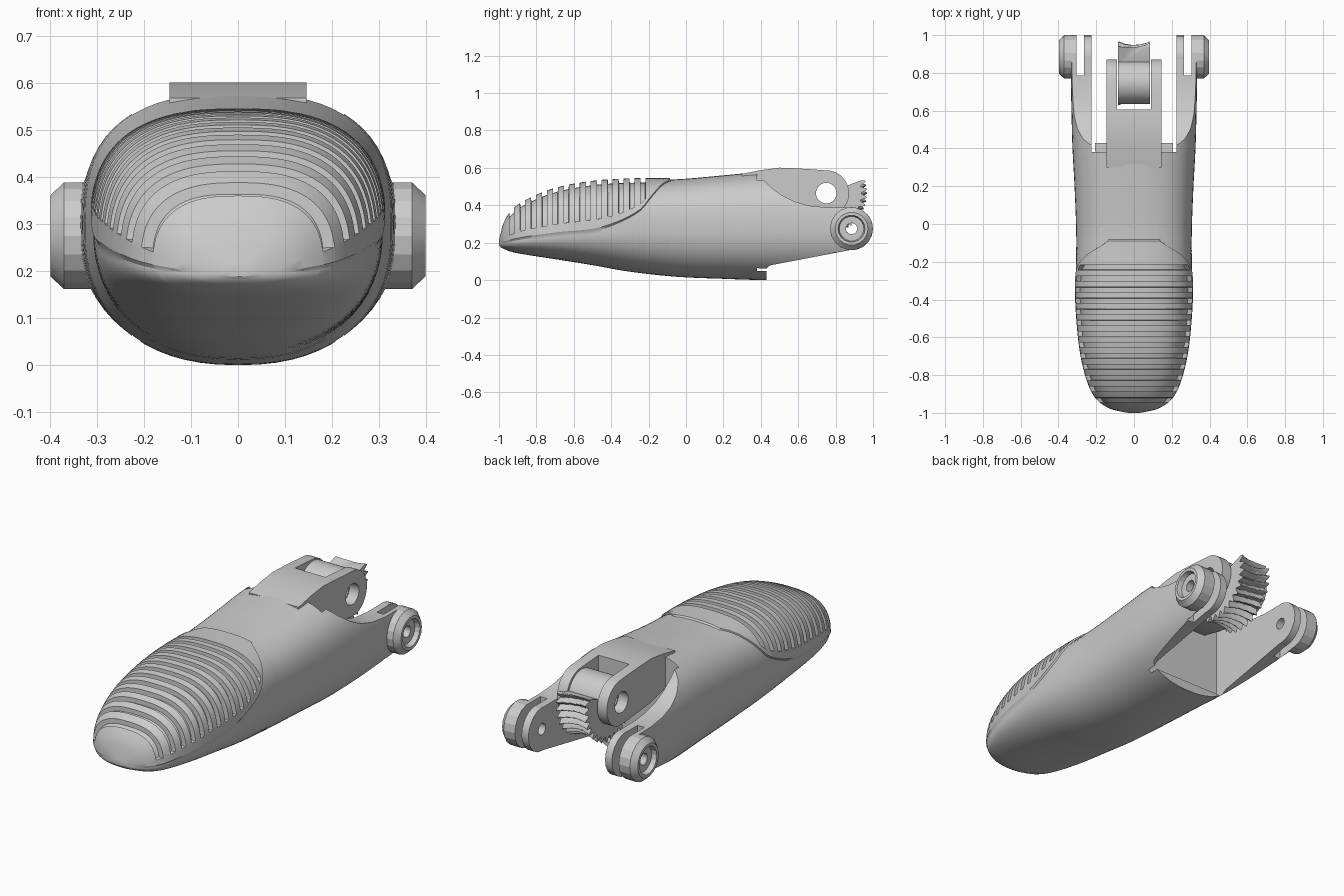
import bpy, bmesh
from math import sin, cos, radians, pi, copysign

if "Cube" in bpy.data.objects:
    bpy.data.objects.remove(bpy.data.objects["Cube"])


def mesh_object(name, verts, faces, angle=30):
    me = bpy.data.meshes.new(name)
    me.from_pydata(verts, [], faces)
    bm = bmesh.new()
    bm.from_mesh(me)
    bmesh.ops.recalc_face_normals(bm, faces=bm.faces)
    bm.to_mesh(me)
    bm.free()
    ob = bpy.data.objects.new(name, me)
    bpy.context.collection.objects.link(ob)
    smooth(ob, angle)
    return ob


def activate(ob):
    bpy.ops.object.select_all(action='DESELECT')
    ob.select_set(True)
    bpy.context.view_layer.objects.active = ob


def smooth(ob, angle):
    activate(ob)
    bpy.ops.object.shade_smooth_by_angle(angle=radians(angle))


def loft(name, rings, closed=False, angle=30):
    n, m = len(rings[0]), len(rings)
    verts = [p for r in rings for p in r]
    faces = [(i * n + j, i * n + (j + 1) % n, (i + 1) % m * n + (j + 1) % n, (i + 1) % m * n + j)
             for i in range(m if closed else m - 1) for j in range(n)]
    if not closed:
        faces += [tuple(range(n)), tuple(range((m - 1) * n, m * n))]
    return mesh_object(name, verts, faces, angle)


def prism(name, pts, x0, x1):
    return loft(name, [[(x, y, z) for y, z in pts] for x in (x0, x1)])


def box_pts(y0, y1, z0, z1):
    return [(y0, z0), (y1, z0), (y1, z1), (y0, z1)]


def circle_pts(cy, cz, r, n=28, a0=0, a1=360):
    k = n if a1 - a0 == 360 else n - 1
    return [(cy + r * cos(radians(a0 + (a1 - a0) * i / k)),
             cz + r * sin(radians(a0 + (a1 - a0) * i / k))) for i in range(n)]


def lathe(name, prof, cy, cz, n, angle=30):
    """Revolve a closed (x, radius) profile about an axis parallel to x."""
    return loft(name, [[(x, cy + r * cos(2 * pi * i / n), cz + r * sin(2 * pi * i / n))
                        for x, r in prof] for i in range(n)], True, angle)


def cut(ob, pts, x0, x1):
    c = prism("cutter", pts, x0, x1)
    c.hide_render = True
    activate(ob)
    m = ob.modifiers.new("cut", 'BOOLEAN')
    m.operation, m.solver, m.object = 'DIFFERENCE', 'EXACT', c
    bpy.ops.object.modifier_apply(modifier=m.name)
    bpy.data.objects.remove(c)


def curve_at(table, y, k):
    """Smooth interpolation of column k of a table keyed on column 0."""
    n = len(table)
    i = max(j for j in range(n - 1) if table[j][0] <= y or j == 0)
    a, b = table[i], table[i + 1]

    def slope(j):
        p, q = table[max(j - 1, 0)], table[min(j + 1, n - 1)]
        return (q[k] - p[k]) / (q[0] - p[0])
    h = b[0] - a[0]
    t = min(max((y - a[0]) / h, 0), 1)
    return ((2 * t**3 - 3 * t * t + 1) * a[k] + (t**3 - 2 * t * t + t) * h * slope(i)
            + (3 * t * t - 2 * t**3) * b[k] + (t**3 - t * t) * h * slope(i + 1))


# Fingertip body: y, top, bottom, half width, height of widest point
BODY = [(-1, .21, .188, .03, .195), (-.99, .255, .175, .085, .197), (-.97, .31, .165, .135, .2),
        (-.93, .37, .15, .19, .208), (-.85, .425, .135, .235, .222), (-.7, .485, .112, .275, .24),
        (-.5, .523, .08, .298, .262), (-.3, .536, .045, .307, .28), (-.05, .539, .018, .306, .285),
        (.2, .56, .007, .315, .29), (.43, .58, 0, .327, .29), (.9, .585, 0, .337, .29)]
# Lower edge of the grip pad as an angle around the section
SEAM = [(-1, 0), (-.7, 0), (-.42, 1), (-.25, 13), (-.18, 34), (-.12, 60), (-.09, 70), (.1, 70), (1, 70)]


def body_ring(y, pad, groove):
    top, bot, w, zc = (curve_at(BODY, y, k) for k in (1, 2, 3, 4))
    s = curve_at(SEAM, y, 1)
    half = [(-90 + (s + 90) * i / 28, 0) for i in range(29)]
    half += [(s + 1.2, .008 * pad), (s + 8, .008 * pad)]
    g = .008 * pad - .024 * groove
    half += [(s + 9 + (81 - s) * i / 18, g) for i in range(19)]
    right = []
    for a, off in half:
        c, d = max(cos(radians(a)), 0), sin(radians(a))
        e, h = (2 / 2.7, top - zc) if d > 0 else (2 / 2.3, zc - bot)
        x, z = w * c**e if c > 1e-6 else 0, h * copysign(abs(d)**e, d)
        f = 1 + off / max((x * x + z * z)**.5, .03)
        if y < -.985:
            f = 1
        right.append((x * f, y, zc + z * f))
    return right + [(-x, v, z) for x, v, z in right[-2:0:-1]]


grooves = [-.23 - .0585 * i for i in range(13)]
gw = .013
stations = [(-1 + .14 * (i / 11)**2, 1, 0) for i in range(12)]
stations += [(-.84 + .025 * i, 1, 0) for i in range(30)]
stations = [s for s in stations if all(abs(s[0] - c) > gw + .003 for c in grooves)]
for c in grooves:
    stations += [(c - gw, 1, 0), (c - gw + .001, 1, 1), (c + gw - .001, 1, 1), (c + gw, 1, 0)]
stations += [(-.09, 1, 0), (-.083, 0, 0)] + [(-.05 + .055 * i, 0, 0) for i in range(18)]
body = loft("fingertip_body", [body_ring(*s) for s in sorted(stations)])

# Open the rear into a hollow fork with two side arms
PIVOT, KNUCKLE = (.885, .275), (.75, .465)
cut(body, box_pts(.38, 1.2, .05, .8), -.225, .225)
cut(body, [(.43, -.2), (.43, .055), (.437, .07), (.455, .08), (.885, .162), (1.2, .2), (1.2, -.2)], -.6, .6)
shoulder = [(.36, .8), (.40, .552), (.45, .50), (.51, .455), (.58, .42), (.66, .398),
            (.76, .388), (1.2, .388), (1.2, .8)]
for s in (-1, 1):
    cut(body, shoulder, *sorted((s * .146, s * .6)))
    cut(body, box_pts(.785, 1.2, 0, .7), *sorted((s * .265, s * .305)))
cut(body, circle_pts(*PIVOT, .03, 16), -.6, .6)
smooth(body, 30)

# Side pivots: inner eye and chamfered outer boss on each arm
for s, side in ((-1, "left"), (1, "right")):
    eye = [(.225, .03), (.225, .115), (.265, .115), (.265, .03)]
    boss = [(.305, .03), (.305, .115), (.37, .115), (.398, .088), (.398, .072), (.372, .066), (.372, .03)]
    lathe(side + "_pivot_eye", [(s * x, r) for x, r in eye], *PIVOT, 20)
    lathe(side + "_pivot_boss", [(s * x, r) for x, r in boss], *PIVOT, 18, 15)

# Central knuckle clevis, slotted for the hub
profile = [(.3, .45), (.3, .568), (.4, .588), (.5, .601), (.6, .597), (.7, .59)]
profile += circle_pts(*KNUCKLE, .122, 14, 80, -75)[:]
profile += [(.7, .35), (.5, .37), (.38, .40)]
clevis = prism("knuckle_clevis", profile, -.146, .146)
cut(clevis, box_pts(.605, 1.2, .2, .8), -.09, .09)
cut(clevis, circle_pts(*KNUCKLE, .055), -.3, .3)
smooth(clevis, 30)

# Hub between the clevis cheeks
lathe("knuckle_hub", [(-.086, .055), (-.086, .115), (.086, .115), (.086, .055)], *KNUCKLE, 32)

# Worm-gear sector with hollowed teeth
rings = []
for i in range(113):
    a = -125 + 145 * i / 112
    ring = []
    for j in range(9):
        u = j / 4 - 1
        r = .183 + .02 * u * u + .016 * cos(2 * pi * (a - 20 + 3 * u) / 11.5)
        ring.append((.085 * u, r))
    ring += [(.085, .09), (-.085, .09)]
    rings.append([(x, KNUCKLE[0] + r * cos(radians(a)), KNUCKLE[1] + r * sin(radians(a))) for x, r in ring])
loft("gear_sector", rings, angle=40)
